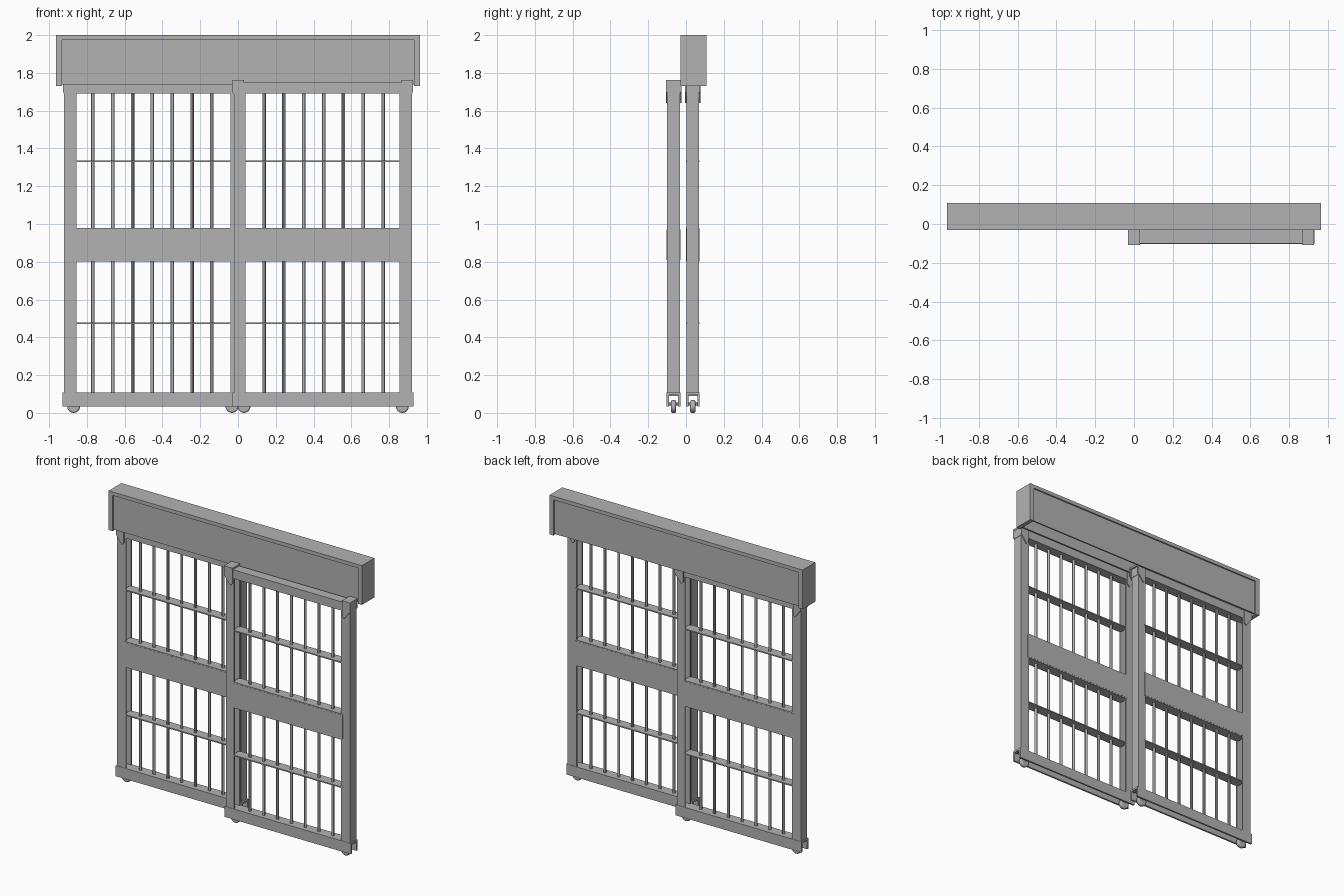
import bpy, bmesh
from mathutils import Matrix, Vector

cube = bpy.data.objects.get("Cube")
if cube:
    bpy.data.objects.remove(cube)

# One painted steel colour throughout
steel = bpy.data.materials.new("grey steel")
steel.use_nodes = True
GREY = (0.45, 0.45, 0.45, 1)
steel.diffuse_color = GREY
steel.node_tree.nodes["Principled BSDF"].inputs["Base Color"].default_value = GREY


def finish(name, bm, smooth=False):
    bmesh.ops.recalc_face_normals(bm, faces=bm.faces)
    mesh = bpy.data.meshes.new(name)
    bm.to_mesh(mesh)
    bm.free()
    mesh.materials.append(steel)
    obj = bpy.data.objects.new(name, mesh)
    bpy.context.collection.objects.link(obj)
    if smooth:
        bpy.ops.object.select_all(action='DESELECT')
        obj.select_set(True)
        bpy.context.view_layer.objects.active = obj
        bpy.ops.object.shade_smooth_by_angle()
    return obj


def add_box(bm, x, y, z):
    lo, hi = Vector((x[0], y[0], z[0])), Vector((x[1], y[1], z[1]))
    size = [abs(b - a) for a, b in zip(lo, hi)]
    bmesh.ops.create_cube(bm, size=1, matrix=Matrix.Translation((lo + hi) / 2)
                          @ Matrix.Diagonal((*size, 1)))


def add_rod(bm, centre, radius, length, axis, sides):
    turn = Matrix.Rotation(1.570796, 4, 'X') if axis == 'Y' else Matrix()
    bmesh.ops.create_cone(bm, cap_ends=True, segments=sides, radius1=radius,
                          radius2=radius, depth=length,
                          matrix=Matrix.Translation(centre) @ turn)


def boxes(name, *parts):
    bm = bmesh.new()
    for part in parts:
        add_box(bm, *part)
    return finish(name, bm)


def add_plate(bm, outline, y0, y1):
    # Flat xz outline extruded along y
    face = bm.faces.new([bm.verts.new((x, y0, z)) for x, z in outline])
    moved = bmesh.ops.extrude_face_region(bm, geom=[face])["geom"]
    bmesh.ops.translate(bm, vec=(0, y1 - y0, 0),
                        verts=[v for v in moved if isinstance(v, bmesh.types.BMVert)])


# Header: open-bottomed housing with recessed front and back panels
boxes("header_top", ((-0.963, 0.963), (-0.03, 0.108), (1.975, 2)))
for label, s in (("right", -1), ("left", 1)):
    boxes(f"header_end_{label}", ((s * 0.933, s * 0.963), (-0.03, 0.108), (1.73, 1.975)))
boxes("header_front_panel", ((-0.933, 0.933), (-0.02, -0.01), (1.738, 1.975)))
boxes("header_back_panel", ((-0.933, 0.933), (0.088, 0.098), (1.738, 1.975)))


def door(label, s, yc):
    def rng(a, b):
        return (s * a, s * b)
    y0, y1, wall = yc - 0.034, yc + 0.034, 0.009
    full = (y0, y1)

    # Stiles: channels open toward the bars
    for part, outer, inner in (("inner", -0.02, 0.04), ("outer", 0.922, 0.855)):
        web = outer + (wall if inner > outer else -wall)
        boxes(f"{label}_{part}_stile",
              (rng(outer, web), full, (0.09, 1.7)),
              (rng(web, inner), (y0, y0 + wall), (0.09, 1.7)),
              (rng(web, inner), (y1 - wall, y1), (0.09, 1.7)))

    # Rails: the bottom one is a channel open downward
    boxes(f"{label}_top_rail", (rng(-0.022, 0.924), full, (1.69, 1.75)))
    boxes(f"{label}_bottom_rail",
          (rng(-0.03, 0.93), (y0 - 0.002, y1 + 0.002), (0.095, 0.108)),
          (rng(-0.03, 0.93), (y0 - 0.002, y0 + 0.01), (0.035, 0.095)),
          (rng(-0.03, 0.93), (y1 - 0.01, y1 + 0.002), (0.035, 0.095)))

    # Middle panel with edging, and the cross shelves
    boxes(f"{label}_middle_panel", (rng(0.031, 0.868), (y0 - 0.002, y1 + 0.002), (0.81, 0.972)))
    for part, z in (("lower_shelf", 0.474), ("panel_lower_edge", 0.806),
                    ("panel_upper_edge", 0.976), ("upper_shelf", 1.332)):
        boxes(f"{label}_{part}", (rng(0.031, 0.868), (y0 - 0.001, y1 + 0.001),
                                  (z - 0.004, z + 0.004)))

    # Vertical bars
    bm = bmesh.new()
    for i in range(7):
        add_rod(bm, (s * (0.138 + 0.105 * i), yc, 0.9), 0.009, 1.6, 'Z', 12)
    finish(f"{label}_bars", bm, True)

    # Corner clips: a cap with a tapering tongue on each face
    for part, outer, inner in (("inner", -0.032, 0.032), ("outer", 0.926, 0.866)):
        tip = inner + (outer - inner) * 0.25
        outline = [(s * x, z) for x, z in ((outer, 1.763), (inner, 1.763), (inner, 1.655),
                                           (tip, 1.64), (outer, 1.7))]
        bm = bmesh.new()
        add_plate(bm, outline, y0 - 0.007, y0)
        add_plate(bm, outline, y1, y1 + 0.007)
        add_box(bm, rng(outer, inner), full, (1.75, 1.763))
        finish(f"{label}_{part}_clip", bm)

    # Wheels on axles
    for part, x in (("inner", 0.032), ("outer", 0.87)):
        bm = bmesh.new()
        add_rod(bm, (s * x, yc, 0.034), 0.034, 0.028, 'Y', 24)
        wheel = finish(f"{label}_{part}_wheel", bm, True)
        bevel = wheel.modifiers.new("round_tread", 'BEVEL')
        bevel.width, bevel.segments = 0.008, 2
        bm = bmesh.new()
        add_rod(bm, (s * x, yc, 0.046), 0.008, 0.06, 'Y', 12)
        finish(f"{label}_{part}_axle", bm, True)


door("front_door", 1, -0.066)
door("back_door", -1, 0.036)
